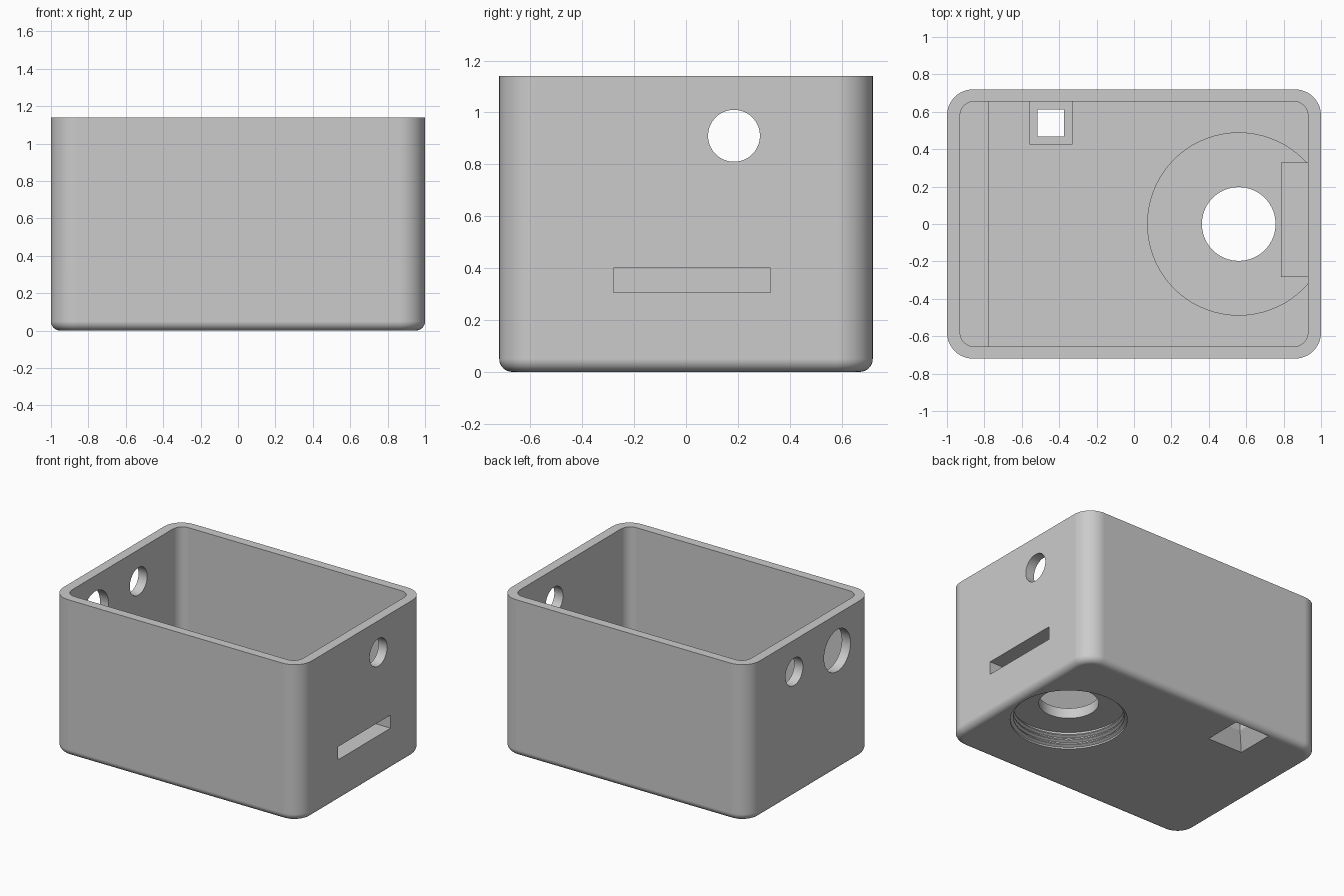
import bpy, bmesh, math
from mathutils import Matrix, Vector

old = bpy.data.objects.get("Cube")
if old:
    bpy.data.objects.remove(old, do_unlink=True)

grey = bpy.data.materials.new("plain_grey")
grey.use_nodes = True
grey.diffuse_color = (0.6, 0.6, 0.6, 1)
grey.node_tree.nodes["Principled BSDF"].inputs["Base Color"].default_value = (0.6, 0.6, 0.6, 1)


def finish(name, bm):
    bmesh.ops.recalc_face_normals(bm, faces=bm.faces)
    mesh = bpy.data.meshes.new(name)
    bm.to_mesh(mesh)
    bm.free()
    mesh.materials.append(grey)
    ob = bpy.data.objects.new(name, mesh)
    bpy.context.collection.objects.link(ob)
    return ob


def box(name, low, high, corner=0, bottom=0):
    """Box between two corners, with rounded upright edges and bottom rim."""
    bm = bmesh.new()
    bmesh.ops.create_cube(bm, size=1)
    for v in bm.verts:
        v.co = Vector([l + (c + 0.5) * (h - l) for l, h, c in zip(low, high, v.co)])
    if corner:
        upright = [e for e in bm.edges if abs(e.verts[0].co.z - e.verts[1].co.z) > 0.01]
        bmesh.ops.bevel(bm, geom=upright, offset=corner, segments=12, profile=0.5, affect='EDGES')
    if bottom:
        rim = [e for e in bm.edges if all(abs(v.co.z - low[2]) < 1e-5 for v in e.verts)]
        bmesh.ops.bevel(bm, geom=rim, offset=bottom, segments=8, profile=0.5, affect='EDGES')
    return finish(name, bm)


def cylinder(name, centre, radius, length, along_x=False):
    bm = bmesh.new()
    turn = Matrix.Rotation(math.pi / 2, 4, 'Y') if along_x else Matrix()
    bmesh.ops.create_cone(bm, cap_ends=True, segments=72, radius1=radius, radius2=radius,
                          depth=length, matrix=Matrix.Translation(centre) @ turn)
    return finish(name, bm)


def lathe(name, centre, profile, segments=72):
    """Closed solid turned from (radius, height) points."""
    bm = bmesh.new()
    rings = []
    for r, z in profile:
        angles = [math.tau * i / segments for i in range(segments)]
        rings.append([bm.verts.new((centre[0] + r * math.cos(a), centre[1] + r * math.sin(a), z))
                      for a in angles])
    for a, b in zip(rings, rings[1:]):
        for i in range(segments):
            j = (i + 1) % segments
            bm.faces.new((a[i], a[j], b[j], b[i]))
    bm.faces.new(rings[0])
    bm.faces.new(rings[-1])
    return finish(name, bm)


def cut(target, cutters):
    for c in cutters:
        m = target.modifiers.new("cut", 'BOOLEAN')
        m.operation, m.solver, m.object = 'DIFFERENCE', 'EXACT', c
    graph = bpy.context.evaluated_depsgraph_get()
    target.data = bpy.data.meshes.new_from_object(target.evaluated_get(graph))
    target.modifiers.clear()
    for c in cutters:
        bpy.data.objects.remove(c, do_unlink=True)


# Positions of the floor openings
ring = (0.56, 0)
port = (-0.445, 0.54)
floor = 0.07

# Hollow of the box, leaving the raised parts on its floor
cavity = box("cavity", (-0.93, -0.655, floor), (0.93, 0.655, 1.5), corner=0.075)
cut(cavity, [
    cylinder("threaded_boss", (*ring, 0.1), 0.49, 0.2),
    box("side_ledge", (-1.1, -0.8, 0), (-0.775, 0.8, 0.22)),
    box("port_block", (port[0] - 0.115, port[1] - 0.115, 0), (port[0] + 0.115, 0.8, 0.2)),
    box("slot_housing", (0.785, -0.283, 0.3), (1.1, 0.328, 0.405)),
])

# Threaded recess: grooves stacked up the wall
thread = [(0.385, -0.1), (0.385, 0.012)]
for i in range(3):
    z = 0.012 + i * 0.036
    thread += [(0.365, z + 0.01), (0.365, z + 0.018), (0.385, z + 0.028), (0.385, z + 0.036)]
thread += [(0.385, 0.125)]

# Square funnel under the small port
bm = bmesh.new()
slope = (0.14 - 0.072) / 0.11
bmesh.ops.create_cone(bm, cap_ends=True, segments=4,
                      radius1=(0.14 + 0.05 * slope) * math.sqrt(2), radius2=0.072 * math.sqrt(2),
                      depth=0.16, matrix=Matrix.Translation((*port, 0.03))
                      @ Matrix.Rotation(math.pi / 4, 4, 'Z'))
funnel = finish("port_funnel", bm)

# Outer body with all openings
body = box("open_box", (-1, -0.72, 0), (1, 0.72, 1.14), corner=0.14, bottom=0.05)
cut(body, [
    cavity,
    lathe("thread_recess", ring, thread),
    cylinder("ring_hole", (*ring, 0.15), 0.197, 0.4),
    funnel,
    box("port_hole", (port[0] - 0.072, port[1] - 0.072, 0.08), (port[0] + 0.072, port[1] + 0.072, 0.4)),
    box("side_slot", (0.79, -0.28, 0.305), (1.2, 0.325, 0.4)),
    cylinder("small_side_holes", (0, 0.185, 0.91), 0.1, 3, along_x=True),
    cylinder("large_side_hole", (-1, -0.31, 0.875), 0.152, 0.4, along_x=True),
])

bpy.ops.object.select_all(action='DESELECT')
body.select_set(True)
bpy.context.view_layer.objects.active = body
bpy.ops.object.shade_smooth_by_angle(angle=math.radians(30))
weighted = body.modifiers.new("even_shading", 'WEIGHTED_NORMAL')
weighted.keep_sharp = True
